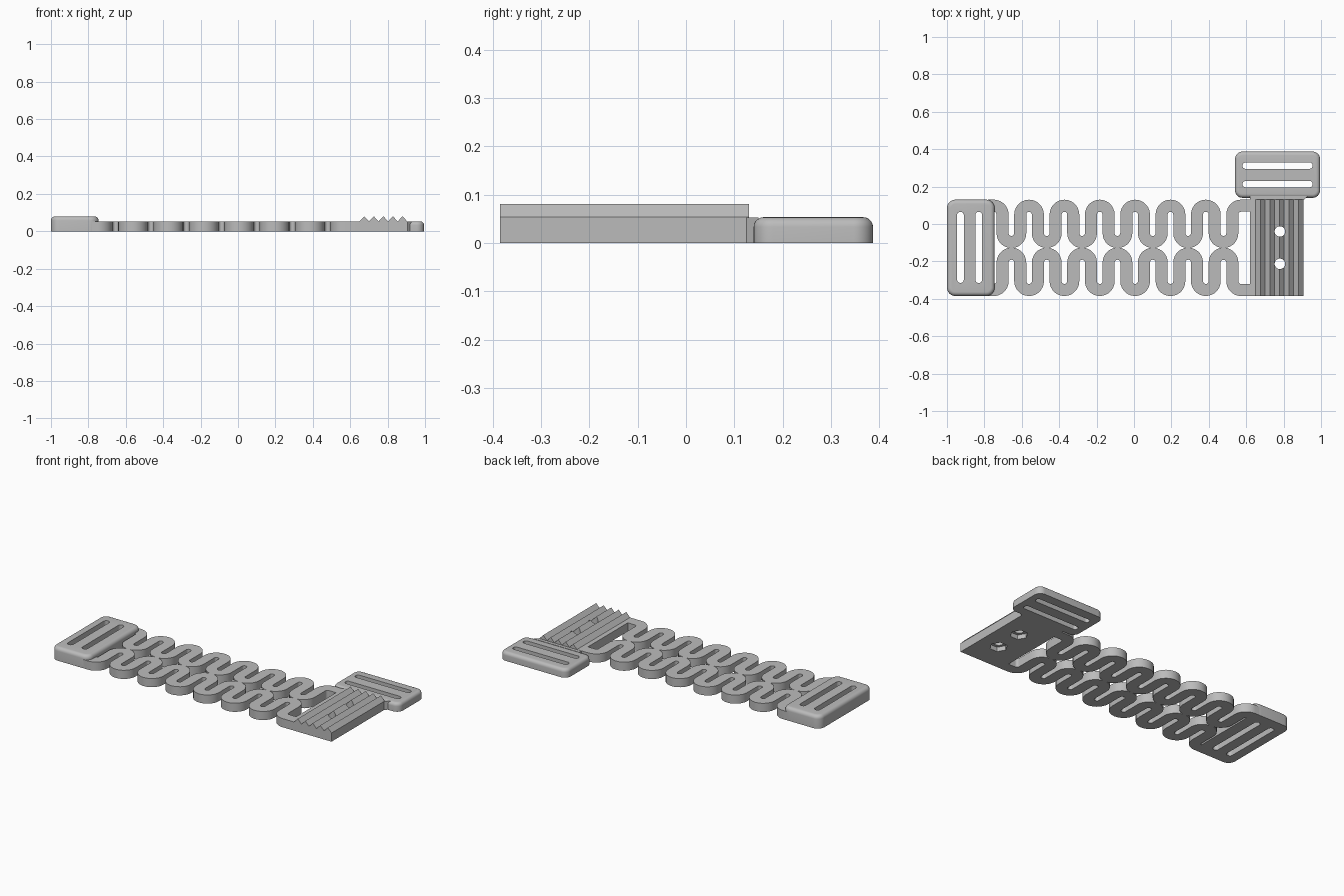
import bpy, bmesh
from math import pi, sin, cos, radians
from mathutils import Vector

cube = bpy.data.objects.get("Cube")
if cube:
    bpy.data.objects.remove(cube, do_unlink=True)

grey = bpy.data.materials.new("plain grey")
grey.use_nodes = True
grey.diffuse_color = (0.5, 0.5, 0.5, 1)
grey.node_tree.nodes["Principled BSDF"].inputs["Base Color"].default_value = (0.5, 0.5, 0.5, 1)

FRONT, BACK = -0.385, 0.13     # extent of the band in y
THICK, TALL = 0.053, 0.08      # band height, raised height


def arc(cx, cy, r, a0, a1, n=14):
    return [(cx + r * cos(radians(a0 + (a1 - a0) * i / n)),
             cy + r * sin(radians(a0 + (a1 - a0) * i / n))) for i in range(n + 1)]


def rounded_rect(x0, x1, y0, y1, r, n=8):
    return (arc(x1 - r, y1 - r, r, 0, 90, n) + arc(x0 + r, y1 - r, r, 90, 180, n)
            + arc(x0 + r, y0 + r, r, 180, 270, n) + arc(x1 - r, y0 + r, r, 270, 360, n))


def prism(name, outline, z0, z1, fillet=0, along_y=False):
    """Extrude an outline; optionally round off its upper rim."""
    bm = bmesh.new()
    place = (lambda a, b, c: (a, c, b)) if along_y else (lambda a, b, c: (a, b, c))
    face = bm.faces.new([bm.verts.new(place(a, b, z0)) for a, b in outline])
    new = bmesh.ops.extrude_face_region(bm, geom=[face])["geom"]
    shift = Vector(place(0, 0, z1 - z0))
    bmesh.ops.translate(bm, vec=shift, verts=[v for v in new if isinstance(v, bmesh.types.BMVert)])
    bmesh.ops.remove_doubles(bm, verts=bm.verts, dist=1e-5)
    bmesh.ops.recalc_face_normals(bm, faces=bm.faces)
    if fillet:
        rim = [e for e in bm.edges if all(v.co.z > z1 - 1e-4 for v in e.verts)]
        bmesh.ops.bevel(bm, geom=rim, offset=fillet, segments=5, profile=0.5, affect='EDGES')
    mesh = bpy.data.meshes.new(name)
    bm.to_mesh(mesh)
    bm.free()
    ob = bpy.data.objects.new(name, mesh)
    bpy.context.collection.objects.link(ob)
    mesh.materials.append(grey)
    return ob


def activate(ob):
    bpy.ops.object.select_all(action='DESELECT')
    ob.select_set(True)
    bpy.context.view_layer.objects.active = ob


def cut(ob, outline, z0, z1):
    cutter = prism("cutter", outline, z0, z1)
    cutter.hide_render = True
    mod = ob.modifiers.new("cut", 'BOOLEAN')
    mod.operation = 'DIFFERENCE'
    mod.solver = 'EXACT'
    mod.object = cutter
    activate(ob)
    bpy.ops.object.modifier_apply(modifier=mod.name)
    bpy.data.objects.remove(cutter, do_unlink=True)


def smooth(ob):
    activate(ob)
    bpy.ops.object.shade_smooth_by_angle(angle=radians(35))


# Strap buckles with two long slots each
strap_buckle = prism("left_buckle", rounded_rect(-1, -0.745, FRONT, BACK, 0.045), 0, TALL, 0.022)
for x in (-0.928, -0.83):
    cut(strap_buckle, rounded_rect(x - 0.018, x + 0.018, -0.315, 0.065, 0.0175), -0.1, 0.2)

side_buckle = prism("side_buckle", rounded_rect(0.54, 0.995, 0.14, 0.387, 0.04), 0, THICK, 0.02)
for y in (0.312, 0.213):
    cut(side_buckle, rounded_rect(0.58, 0.955, y - 0.017, y + 0.017, 0.0165), -0.1, 0.2)

neck = prism("buckle_neck", [(0.62, BACK - 0.005), (0.905, BACK - 0.005), (0.93, 0.15), (0.62, 0.15)],
             0, THICK - 0.001)

# Two mirrored spring rows: a meandering strip of constant width
PITCH, WIDTH, FIRST, ARCHES = 0.189, 0.0645, -0.75, 8
R = PITCH / 4
HALF = WIDTH / 2
MID = (FRONT + BACK) / 2
arch_y = BACK - HALF - R
bend_y = MID + HALF + R - 0.001


def spring_side(offset):
    """One edge of the strip; offset is positive on its upper/outer side."""
    pts = [(FIRST - 0.03, arch_y + R + offset)]
    for k in range(ARCHES):
        cx = FIRST + k * PITCH
        start = 90 if k == 0 else 180
        end = 90 if k == ARCHES - 1 else 0
        pts += arc(cx, arch_y, R + offset, start, end)
        if k < ARCHES - 1:
            pts += arc(cx + PITCH / 2, bend_y, R - offset, 180, 360)
    return pts + [(0.63, arch_y + R + offset)]


strip = spring_side(HALF) + spring_side(-HALF)[::-1]
rows = [prism("back_spring_row", strip, 0, THICK),
        prism("front_spring_row", [(x, 2 * MID - y) for x, y in strip], 0, THICK)]

# Toothed clamp plate with two bolt holes and hexagonal nut pockets below
X0, X1, TEETH = 0.65, 0.905, 5
step = (X1 - X0) / TEETH
profile = [(0.62, 0), (X1, 0), (X1, THICK)]
for i in reversed(range(TEETH)):
    profile += [(X0 + (i + 0.5) * step, TALL), (X0 + i * step, THICK)]
profile.append((0.62, THICK))
plate = prism("toothed_plate", profile, FRONT, BACK, along_y=True)
for y in (-0.04, -0.213):
    cut(plate, arc(0.78, y, 0.028, 0, 350, 35), -0.1, 0.2)
    cut(plate, arc(0.78, y, 0.05, 0, 300, 5), -0.1, 0.027)

for ob in [strap_buckle, side_buckle, plate] + rows:
    smooth(ob)
